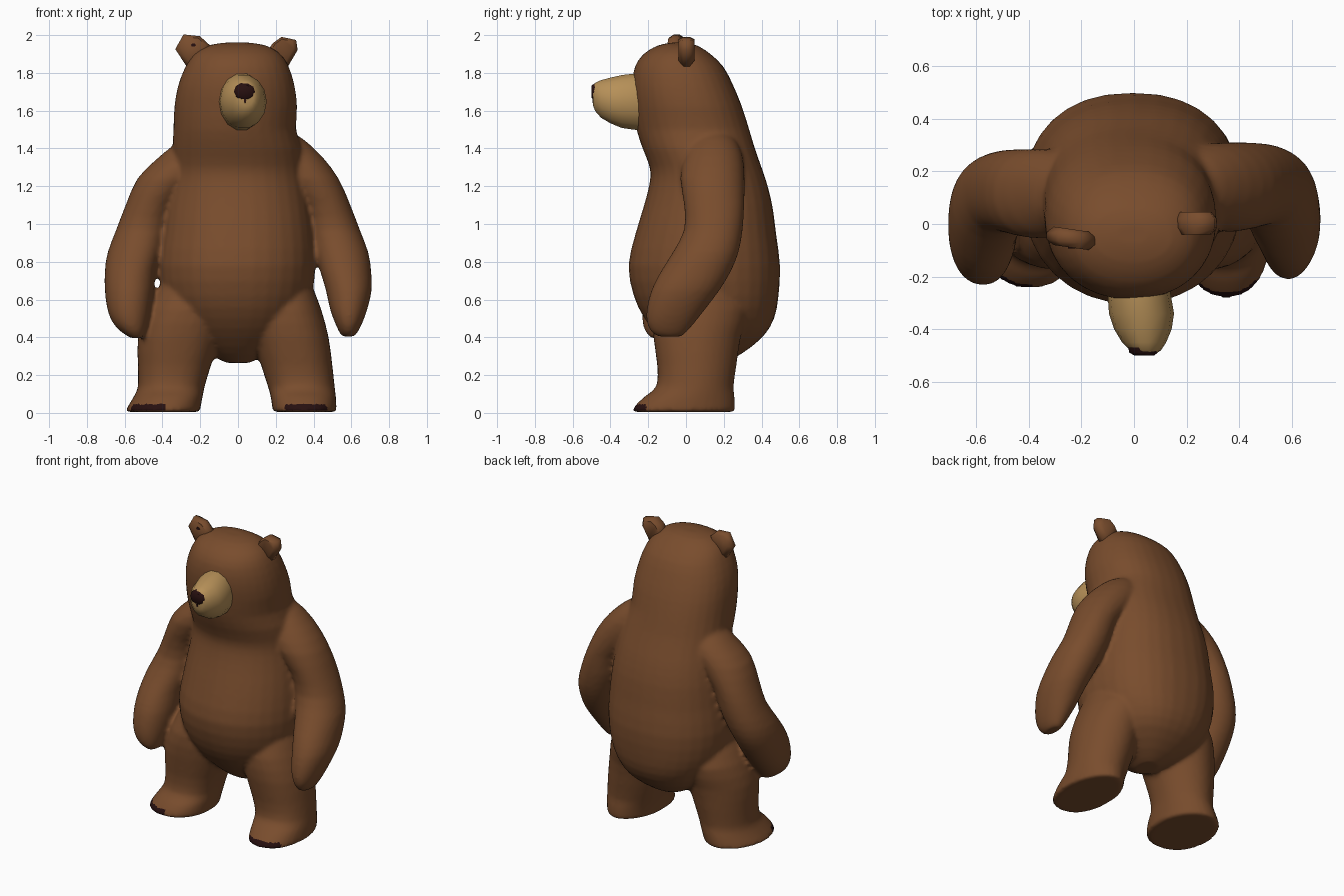
import bpy, bmesh, math


def material(name, rgb):
    m = bpy.data.materials.new(name)
    m.diffuse_color = (*rgb, 1)
    return m


FUR = material("brown fur", (0.190, 0.073, 0.026))
TAN = material("tan muzzle", (0.47, 0.280, 0.098))
DARK = material("dark claw", (0.020, 0.005, 0.005))


def select_only(obs):
    bpy.ops.object.select_all(action='DESELECT')
    for ob in obs:
        ob.select_set(True)
    bpy.context.view_layer.objects.active = obs[0]


def finish(bm, name, mats, angle=50):
    bmesh.ops.recalc_face_normals(bm, faces=bm.faces)
    me = bpy.data.meshes.new(name)
    bm.to_mesh(me)
    bm.free()
    ob = bpy.data.objects.new(name, me)
    bpy.context.collection.objects.link(ob)
    for m in mats:
        me.materials.append(m)
    select_only([ob])
    bpy.ops.object.shade_smooth_by_angle(angle=math.radians(angle))
    return ob


def smooth_rings(rings, steps):
    """Catmull-Rom blend between neighbouring rings."""
    out = []
    for i in range(len(rings) - 1):
        a, b = rings[max(i - 1, 0)], rings[i]
        c, d = rings[i + 1], rings[min(i + 2, len(rings) - 1)]
        for k in range(steps):
            t = k / steps
            out.append([0.5 * (2 * q + (r - p) * t + (2 * p - 5 * q + 4 * r - s) * t * t
                               + (3 * q - p - 3 * r + s) * t ** 3)
                        for p, q, r, s in zip(a, b, c, d)])
    return out + [list(rings[-1])]


def loft(name, rings, mats, axis='z', segs=32, steps=2, power=2.1, back=None, side=1, dy=0):
    """Skin oval rings given as (position, u_min, u_max, v_min, v_max)."""
    bm = bmesh.new()
    loops = []
    for h, u0, u1, v0, v1 in smooth_rings(rings, steps):
        loop = []
        for i in range(segs):
            a = 2 * math.pi * i / segs
            c, s = math.cos(a), math.sin(a)
            e = 2 / (back if back and s > 0 else power)
            u = (u0 + u1) / 2 + (u1 - u0) / 2 * math.copysign(abs(c) ** e, c)
            v = (v0 + v1) / 2 + (v1 - v0) / 2 * math.copysign(abs(s) ** e, s)
            loop.append(bm.verts.new((u * side, v + dy, h) if axis == 'z' else (u, h, v)))
        loops.append(loop)
    for lo, hi in zip(loops, loops[1:]):
        for i in range(segs):
            j = (i + 1) % segs
            bm.faces.new((lo[i], lo[j], hi[j], hi[i]))
    bm.faces.new(loops[0])
    bm.faces.new(loops[-1])
    return finish(bm, name, mats)


# Torso and head in one continuous skin, fuller across the back
parts = [loft("body", [
    (0.265, -0.06, 0.06, 0.04, 0.20),
    (0.31, -0.15, 0.15, -0.04, 0.29),
    (0.40, -0.27, 0.27, -0.14, 0.405),
    (0.50, -0.345, 0.34, -0.22, 0.467),
    (0.62, -0.40, 0.39, -0.277, 0.49),
    (0.78, -0.42, 0.41, -0.305, 0.498),
    (0.95, -0.40, 0.40, -0.267, 0.477),
    (1.10, -0.38, 0.38, -0.222, 0.457),
    (1.22, -0.36, 0.36, -0.192, 0.427),
    (1.30, -0.35, 0.35, -0.192, 0.40),
    (1.40, -0.347, 0.337, -0.23, 0.365),
    (1.50, -0.342, 0.308, -0.262, 0.335),
    (1.62, -0.337, 0.313, -0.28, 0.297),
    (1.73, -0.318, 0.300, -0.287, 0.252),
    (1.83, -0.280, 0.270, -0.272, 0.20),
    (1.90, -0.235, 0.225, -0.225, 0.13),
    (1.945, -0.16, 0.15, -0.15, 0.06),
    (1.96, -0.07, 0.06, -0.08, 0.0)], [FUR, DARK], back=2.3)]

# Arms hanging forward; the right paw turns further inward
upper_arm = [
    (0.75, 0.435, 0.705, -0.133, 0.238),
    (0.85, 0.405, 0.690, -0.07, 0.278),
    (0.97, 0.370, 0.645, -0.01, 0.300),
    (1.10, 0.330, 0.595, -0.01, 0.308),
    (1.24, 0.200, 0.533, -0.03, 0.310)]
arms = ((1, 0, [
    (0.405, 0.550, 0.615, -0.15, -0.02),
    (0.43, 0.535, 0.635, -0.185, 0.005),
    (0.48, 0.512, 0.660, -0.208, 0.048),
    (0.55, 0.487, 0.685, -0.208, 0.103),
    (0.65, 0.465, 0.708, -0.183, 0.178)] + upper_arm + [
    (1.36, 0.100, 0.443, -0.01, 0.300),
    (1.45, 0.100, 0.345, 0.03, 0.26),
    (1.48, 0.150, 0.290, 0.08, 0.21)]),
    (-1, -0.025, [
        (0.395, 0.505, 0.565, -0.16, -0.05),
        (0.43, 0.490, 0.620, -0.19, -0.01),
        (0.48, 0.475, 0.665, -0.205, 0.04),
        (0.55, 0.460, 0.692, -0.205, 0.10),
        (0.65, 0.445, 0.705, -0.183, 0.175)] + upper_arm + [
        (1.34, 0.100, 0.435, -0.01, 0.300),
        (1.41, 0.100, 0.350, 0.03, 0.26),
        (1.44, 0.150, 0.290, 0.08, 0.21)]))
for side, dy, rings in arms:
    parts.append(loft("arm", rings, [FUR, DARK], side=side, dy=dy))

# Legs with feet
legs = ((1, [
    (0.005, 0.183, 0.521, -0.285, 0.258),
    (0.04, 0.180, 0.521, -0.268, 0.26),
    (0.09, 0.172, 0.518, -0.215, 0.257),
    (0.14, 0.158, 0.512, -0.157, 0.252),
    (0.25, 0.123, 0.500, -0.152, 0.267),
    (0.40, 0.080, 0.480, -0.172, 0.29),
    (0.55, 0.050, 0.440, -0.17, 0.33),
    (0.68, 0.080, 0.390, -0.12, 0.28)]),
    (-1, [
        (0.005, 0.200, 0.597, -0.245, 0.258),
        (0.04, 0.196, 0.580, -0.237, 0.26),
        (0.09, 0.186, 0.550, -0.20, 0.257),
        (0.14, 0.176, 0.530, -0.152, 0.252),
        (0.25, 0.143, 0.530, -0.147, 0.267),
        (0.40, 0.090, 0.530, -0.167, 0.29),
        (0.55, 0.060, 0.485, -0.17, 0.33),
        (0.68, 0.080, 0.410, -0.12, 0.28)]))
for side, rings in legs:
    parts.append(loft("leg", rings, [FUR, DARK], side=side, power=2.3, back=1.9))

# Fuse torso, arms and legs into one soft skin
select_only(parts)
bpy.ops.object.join()
body = bpy.context.view_layer.objects.active
remesh = body.modifiers.new("fuse", 'REMESH')
remesh.mode = 'VOXEL'
remesh.voxel_size = 0.014
soft = body.modifiers.new("soften", 'SMOOTH')
soft.factor = 0.5
soft.iterations = 5
for name in ("fuse", "soften"):
    bpy.ops.object.modifier_apply(modifier=name)
bpy.ops.object.shade_smooth_by_angle(angle=math.radians(60))

# Dark claws along the low front rim of each foot
for f in body.data.polygons:
    c = f.center
    front = c.y < -0.21 and 0.25 < c.x < 0.48 or c.y < -0.12 and -0.61 < c.x < -0.38
    f.material_index = int(front and c.z < 0.045 and f.normal.z > -0.75)

# Muzzle, turned slightly to one side
loft("muzzle", [
    (-0.20, -0.10, 0.13, 1.49, 1.80),
    (-0.27, -0.10, 0.14, 1.495, 1.80),
    (-0.34, -0.095, 0.152, 1.505, 1.792),
    (-0.40, -0.075, 0.143, 1.53, 1.778),
    (-0.45, -0.045, 0.122, 1.56, 1.764),
    (-0.48, -0.015, 0.102, 1.595, 1.750),
    (-0.492, 0.010, 0.085, 1.625, 1.735)], [TAN], axis='y', segs=14, steps=1, power=2)

# Nose with a short strip below it
loft("nose", [
    (-0.470, -0.022, 0.094, 1.652, 1.750),
    (-0.488, -0.018, 0.090, 1.655, 1.744),
    (-0.499, 0.000, 0.078, 1.665, 1.735)], [DARK], axis='y', segs=10, steps=1)
loft("nose_strip", [
    (-0.485, 0.031, 0.044, 1.638, 1.67),
    (-0.495, 0.031, 0.044, 1.640, 1.67)], [DARK], axis='y', segs=6, steps=1)


# Ears: thick angular lobes, narrower at front and back
def ear(name, outline, y0, y1, lean):
    bm = bmesh.new()
    cx = sum(p[0] for p in outline) / len(outline)
    cz = sum(p[1] for p in outline) / len(outline)
    layers = []
    for t, s in ((0, 0.7), (0.3, 0.97), (0.7, 0.97), (1, 0.7)):
        layers.append([bm.verts.new((cx + (x - cx) * s, y0 + (y1 - y0) * t + lean * (x - cx),
                                     cz + (z - cz) * s + (1 - s) * 0.03)) for x, z in outline])
    n = len(outline)
    for a, b in zip(layers, layers[1:]):
        for i in range(n):
            bm.faces.new((a[i], a[(i + 1) % n], b[(i + 1) % n], b[i]))
    bm.faces.new(layers[0])
    bm.faces.new(layers[-1])
    finish(bm, name, [FUR], 60)


ear("ear_left", [(0.15, 1.91), (0.18, 1.955), (0.23, 1.992), (0.31, 1.975),
                 (0.318, 1.92), (0.265, 1.83), (0.20, 1.84)], -0.04, 0.045, 0.0)
ear("ear_right", [(-0.335, 1.925), (-0.29, 2.005), (-0.20, 1.995), (-0.145, 1.945),
                  (-0.17, 1.86), (-0.27, 1.825)], -0.09, -0.02, -0.1)

# Small dark fleck in one ear
loft("ear_fleck", [
    (-0.088, -0.25, -0.222, 1.938, 1.956),
    (-0.094, -0.25, -0.222, 1.938, 1.956)], [DARK], axis='y', segs=6, steps=1)
